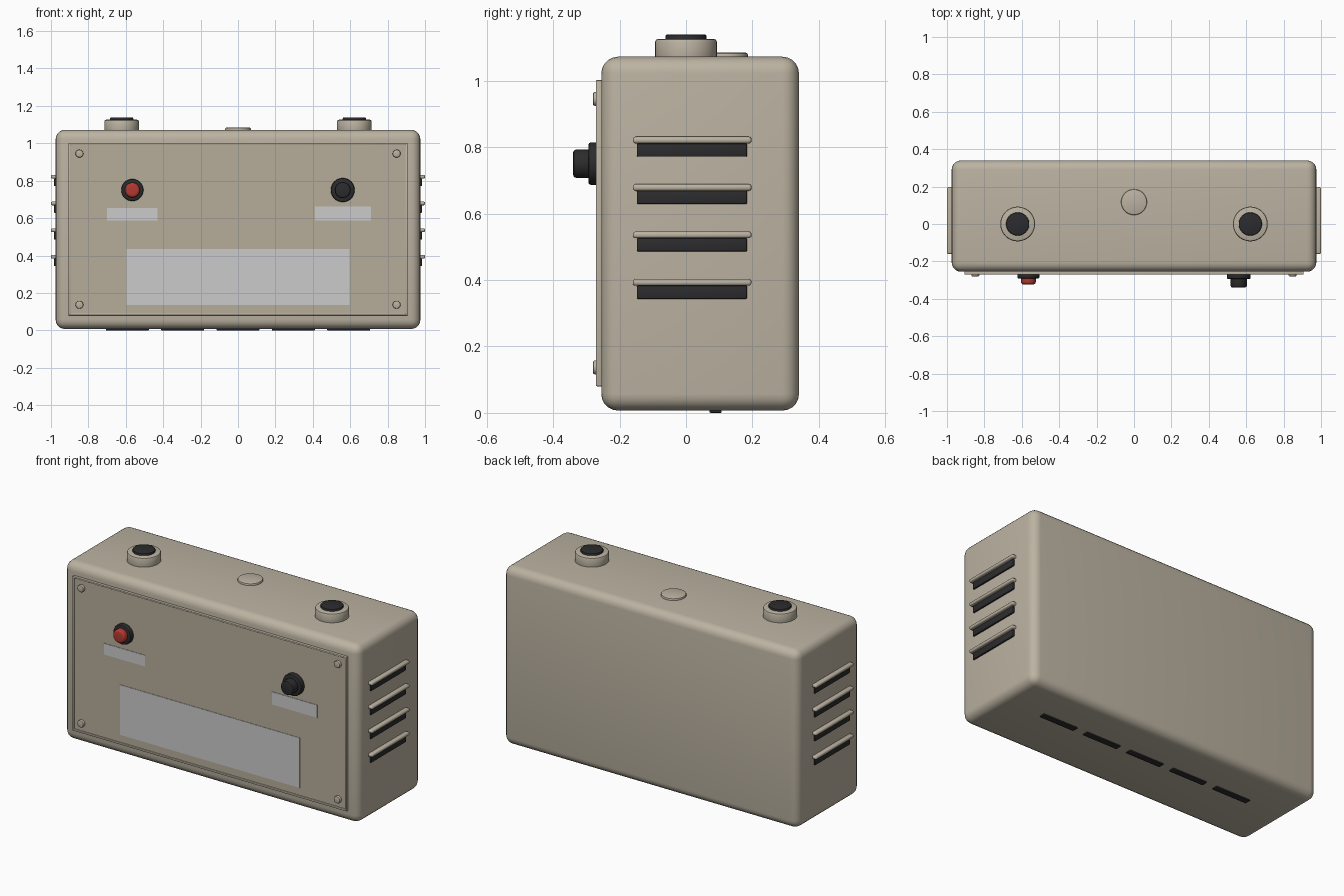
import bpy
from math import pi, radians

if "Cube" in bpy.data.objects:
    bpy.data.objects.remove(bpy.data.objects["Cube"])


def mat(name, r, g, b):
    m = bpy.data.materials.new(name)
    m.diffuse_color = (r, g, b, 1)
    m.use_nodes = True
    m.node_tree.nodes["Principled BSDF"].inputs["Base Color"].default_value = m.diffuse_color
    return m


BEIGE = mat("beige", 0.50, 0.45, 0.36)
PANEL = mat("panel_beige", 0.47, 0.42, 0.33)
BLACK = mat("black", 0.025, 0.025, 0.027)
RED = mat("red", 0.45, 0.04, 0.03)
LABEL = mat("label_grey", 0.58, 0.58, 0.56)


def finish(o, name, m, bevel, segs):
    o.name = name
    o.data.materials.append(m)
    if bevel:
        b = o.modifiers.new("bevel", 'BEVEL')
        b.width, b.segments = bevel, segs
        b.limit_method = 'ANGLE'
        b.angle_limit = radians(40)
        bpy.ops.object.modifier_apply(modifier=b.name)
    bpy.ops.object.shade_smooth_by_angle(angle=radians(35))
    return o


def box(name, x, y, z, m, bevel=0.0, segs=2):
    """Box from (min, max) pairs per axis."""
    bpy.ops.mesh.primitive_cube_add(size=1, location=[sum(p) / 2 for p in (x, y, z)])
    o = bpy.context.object
    o.scale = [p[1] - p[0] for p in (x, y, z)]
    bpy.ops.object.transform_apply(location=False, rotation=False, scale=True)
    return finish(o, name, m, bevel, segs)


def disc(name, x, z, r, y0, y1, m, bevel=0.0, up=False, segs=2):
    """Cylinder running y0..y1 along y, or along z (centre x, z = x, y) when up."""
    mid = (y0 + y1) / 2
    bpy.ops.mesh.primitive_cylinder_add(
        vertices=40, radius=r, depth=abs(y1 - y0),
        location=(x, z, mid) if up else (x, mid, z),
        rotation=(0, 0, 0) if up else (pi / 2, 0, 0))
    return finish(bpy.context.object, name, m, bevel, segs)


# Rounded case
box("case", (-0.975, 0.975), (-0.255, 0.34), (0.007, 1.072), BEIGE, 0.05, 5)

# Front panel with thin raised rim
X, Z0, Z1, W = 0.907, 0.08, 1.002, 0.011
box("front_panel", (-X + 0.004, X - 0.004), (-0.264, -0.25), (Z0 + 0.004, Z1 - 0.004), PANEL)
for s, side in ((-1, "left"), (1, "right")):
    box(f"panel_rim_{side}", sorted((s * X, s * (X - W))), (-0.271, -0.25), (Z0, Z1), BEIGE, 0.003)
for z, side in ((Z0, "bottom"), (Z1 - W, "top")):
    box(f"panel_rim_{side}", (-X, X), (-0.271, -0.25), (z, z + W), BEIGE, 0.003)

# Corner screws
for x in (-0.848, 0.848):
    for z in (0.137, 0.945):
        disc("panel_screw", x, z, 0.021, -0.255, -0.280, BEIGE, 0.005)

# Blank labels
for name, x, z in (("label_left", (-0.70, -0.43), (0.588, 0.655)),
                   ("label_right", (0.412, 0.71), (0.586, 0.662)),
                   ("label_large", (-0.595, 0.595), (0.136, 0.435))):
    box(name, x, (-0.2665, -0.258), z, LABEL)

# Red push button and black knob
disc("button_bezel", -0.565, 0.75, 0.059, -0.255, -0.292, BLACK, 0.008)
disc("red_button", -0.565, 0.75, 0.040, -0.27, -0.323, RED, 0.014, segs=4)
disc("knob_base", 0.56, 0.75, 0.064, -0.255, -0.294, BLACK, 0.008)
disc("knob_grip", 0.56, 0.75, 0.043, -0.27, -0.34, BLACK, 0.010)

# Top sockets and cap
for x in (-0.622, 0.622):
    disc("socket_collar", x, 0, 0.093, 1.05, 1.126, BEIGE, 0.010, True)
    disc("socket_plug", x, 0, 0.062, 1.08, 1.139, BLACK, 0.006, True)
disc("top_cap", 0, 0.117, 0.069, 1.06, 1.084, BEIGE, 0.006, True)

# Side louvres: dark slot under a projecting lip
for s in (-1, 1):
    for i in range(4):
        z = 0.363 + i * 0.1427
        box("vent_slot", sorted((s * 0.96, s * 0.984)), (-0.148, 0.184), (z - 0.020, z + 0.020), BLACK, 0.004)
        box("vent_lip", sorted((s * 0.96, s * 1.0)), (-0.16, 0.197), (z + 0.020, z + 0.040), BEIGE, 0.008, 3)

# Bottom vents
for i in range(5):
    x = (i - 2) * 0.296
    box("bottom_vent", (x - 0.115, x + 0.115), (0.071, 0.107), (0, 0.02), BLACK, 0.003)
